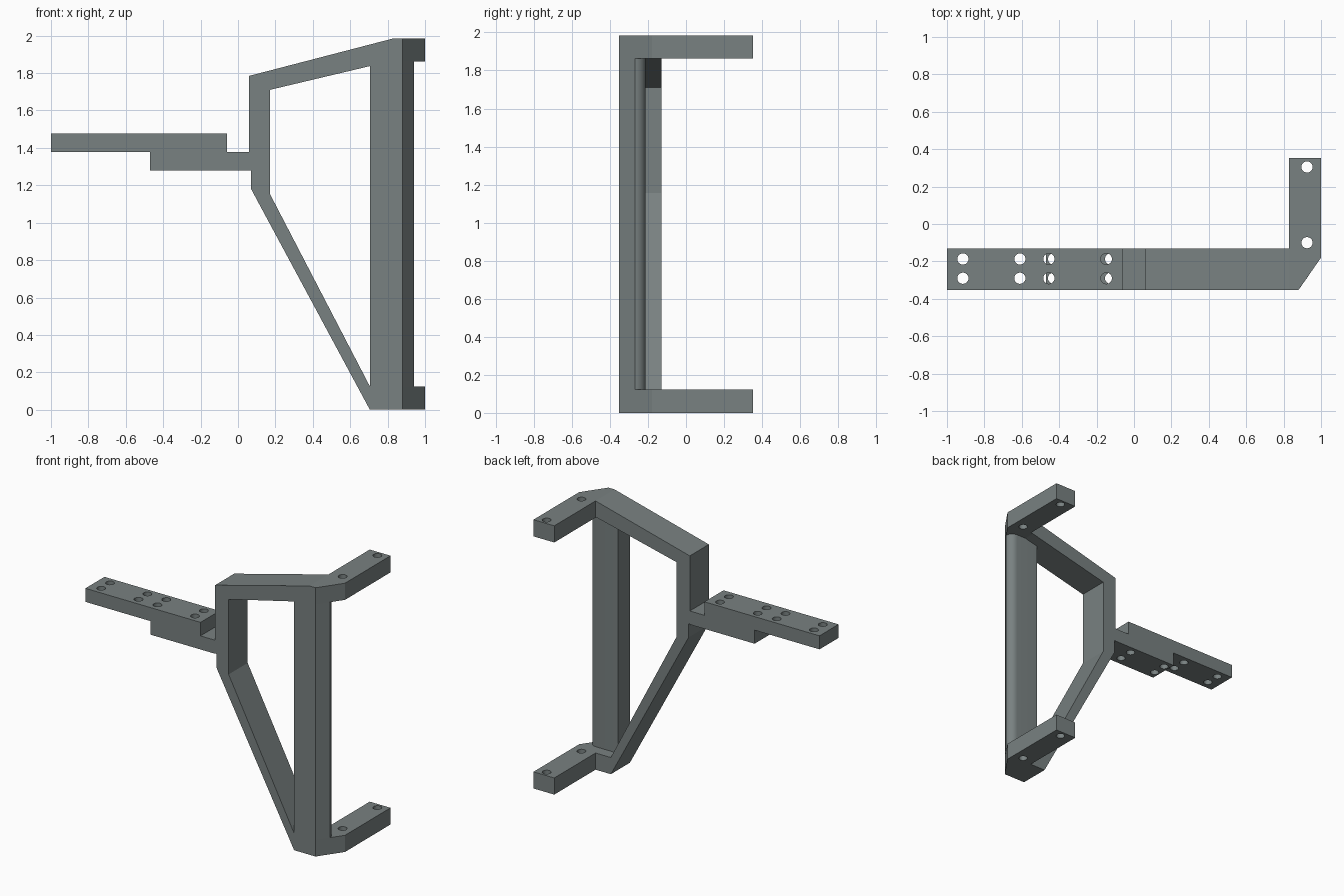
import bpy, bmesh, math
from mathutils import Matrix, Vector

if "Cube" in bpy.data.objects:
    bpy.data.objects.remove(bpy.data.objects["Cube"])

FRONT, BACK = -0.352, -0.13      # depth of the main frame
TOP, ARM = 1.985, 0.123          # full height, hinge arm thickness

grey = bpy.data.materials.new("slate grey")
grey.diffuse_color = (0.19, 0.22, 0.22, 1)
grey.use_nodes = True
grey.node_tree.nodes["Principled BSDF"].inputs["Base Color"].default_value = grey.diffuse_color


def finish(bm, name, smooth=False):
    bmesh.ops.recalc_face_normals(bm, faces=bm.faces)
    mesh = bpy.data.meshes.new(name)
    bm.to_mesh(mesh)
    bm.free()
    mesh.materials.append(grey)
    ob = bpy.data.objects.new(name, mesh)
    bpy.context.collection.objects.link(ob)
    if smooth:
        smooth_object(ob)
    return ob


def select_only(ob):
    bpy.ops.object.select_all(action='DESELECT')
    ob.select_set(True)
    bpy.context.view_layer.objects.active = ob


def smooth_object(ob):
    select_only(ob)
    bpy.ops.object.shade_smooth_by_angle(angle=math.radians(25))


def prism(name, points, offset, smooth=False):
    """Extrude a closed outline of 3D points along an offset vector."""
    bm = bmesh.new()
    face = bm.faces.new([bm.verts.new(p) for p in points])
    ext = bmesh.ops.extrude_face_region(bm, geom=[face], use_keep_orig=True)
    moved = [g for g in ext["geom"] if isinstance(g, bmesh.types.BMVert)]
    bmesh.ops.translate(bm, verts=moved, vec=Vector(offset))
    return finish(bm, name, smooth)


def plan(name, xy, z0, z1, smooth=False):
    return prism(name, [(x, y, z0) for x, y in xy], (0, 0, z1 - z0), smooth)


def drill(ob, centres, z, radius=0.03):
    """Cut vertical round holes through a plate."""
    bm = bmesh.new()
    for x, y in centres:
        bmesh.ops.create_cone(bm, cap_ends=True, segments=24, radius1=radius,
                              radius2=radius, depth=0.3,
                              matrix=Matrix.Translation((x, y, z)))
    cutter = finish(bm, "hole_cutter")
    cutter.hide_render = True
    mod = ob.modifiers.new("holes", 'BOOLEAN')
    mod.operation, mod.solver, mod.object = 'DIFFERENCE', 'EXACT', cutter
    select_only(ob)
    bpy.ops.object.modifier_apply(modifier=mod.name)
    bpy.data.objects.remove(cutter)
    smooth_object(ob)


# Open side frame: sloped top beam, short upright, diagonal strut, foot
frame = [(0.83, TOP), (0.06, 1.785), (0.06, 1.28), (0.07, 1.28), (0.07, 1.18),
         (0.705, 0), (0.83, 0), (0.83, ARM), (0.706, ARM), (0.17, 1.155),
         (0.17, 1.71), (0.81, TOP - ARM), (0.83, TOP - ARM)]
prism("side_frame", [(x, FRONT, z) for x, z in frame], (0, BACK - FRONT, 0))

# Hinge arms with chamfered front corner, top and bottom
arm = [(0.83, FRONT), (0.88, FRONT), (1, -0.18), (1, 0.352), (0.83, 0.352)]
for name, z in (("lower_arm", 0), ("upper_arm", TOP - ARM)):
    ob = plan(name, arm, z, z + ARM)
    drill(ob, [(0.925, 0.305), (0.925, -0.1)], z + ARM / 2)

# Main post with chamfered front and rounded back corner
r = 0.055
post = [(0.705, FRONT), (0.88, FRONT)]
for i in range(9):
    a = math.radians(90 * i / 8)
    post.append((0.94 - r + r * math.cos(a), -0.267 + r * math.sin(a)))
post.append((0.705, -0.267 + r))
plan("main_post", post, ARM, TOP - ARM, smooth=True)

# Two overlapping mounting plates with paired holes
rows = (-0.29, -0.187)
for name, x0, x1, z, holes in (
        ("upper_plate", -1, -0.06, 1.378, (-0.915, -0.61, -0.455, -0.148)),
        ("lower_plate", -0.47, 0.06, 1.278, (-0.43, -0.125))):
    ob = plan(name, [(x0, FRONT), (x1, FRONT), (x1, BACK), (x0, BACK)], z, z + 0.1)
    drill(ob, [(x, y) for x in holes for y in rows], z + 0.05)
